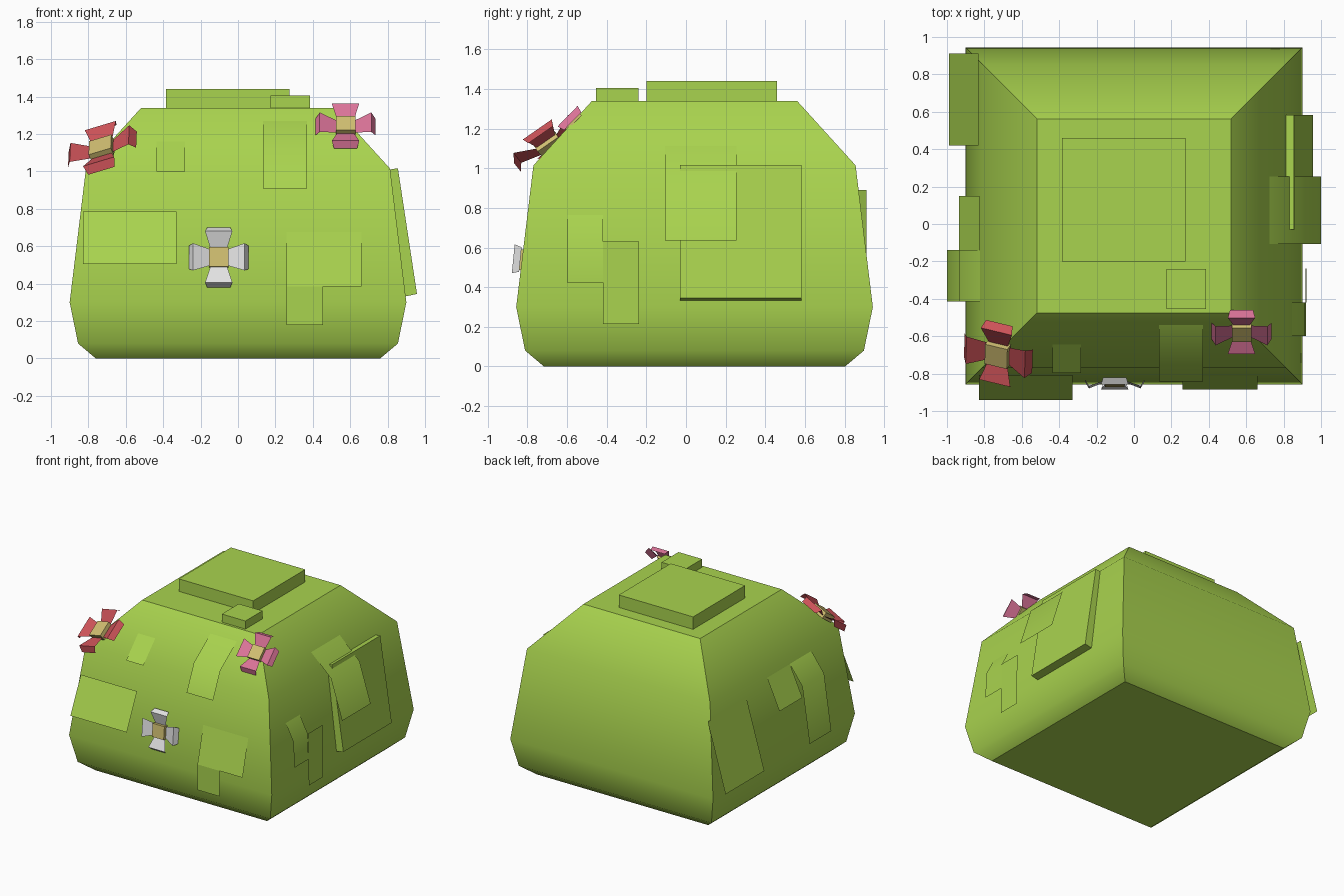
import bpy, bmesh
from mathutils import Vector, Matrix

if "Cube" in bpy.data.objects:
    bpy.data.objects.remove(bpy.data.objects["Cube"])


def srgb(h):
    c = [int(h[i:i + 2], 16) / 255 for i in (0, 2, 4)]
    return [v / 12.92 if v < 0.04 else ((v + 0.055) / 1.055) ** 2.4 for v in c] + [1]


def material(name, h):
    m = bpy.data.materials.new(name)
    m.diffuse_color = srgb(h)
    m.use_nodes = True
    m.node_tree.nodes["Principled BSDF"].inputs["Base Color"].default_value = m.diffuse_color
    return m


GREEN = material("leaf_green", "a9d34e")
TAN = material("tan", "d2c072")
WHITE = material("white", "e2e2e2")
PINK = material("pink", "dc7499")
RED = material("red", "cc5258")


def make(name, verts, faces, mat, smooth=False):
    me = bpy.data.meshes.new(name)
    me.from_pydata(verts, [], faces)
    me.materials.append(mat)
    for p in me.polygons:
        p.use_smooth = smooth
    ob = bpy.data.objects.new(name, me)
    bpy.context.collection.objects.link(ob)
    return ob


def box(name, x0, x1, y0, y1, z0, z1, mat, matrix=None):
    bm = bmesh.new()
    bmesh.ops.create_cube(bm, size=1)
    bmesh.ops.scale(bm, vec=(x1 - x0, y1 - y0, z1 - z0), verts=bm.verts)
    bmesh.ops.translate(bm, vec=((x0 + x1) / 2, (y0 + y1) / 2, (z0 + z1) / 2), verts=bm.verts)
    if matrix:
        bm.transform(matrix)
    me = bpy.data.meshes.new(name)
    bm.to_mesh(me)
    bm.free()
    me.materials.append(mat)
    ob = bpy.data.objects.new(name, me)
    bpy.context.collection.objects.link(ob)
    return ob


# Bush body: stacked square rings, smooth up each side, sharp at corners and rims
CY = 0.043
RINGS = [(0, 0.76), (0.08, 0.855), (0.30, 0.90), (1.015, 0.813), (1.34, 0.518)]
verts = [(sx * r, CY + sy * r, z) for z, r in RINGS
         for sx, sy in ((-1, -1), (1, -1), (1, 1), (-1, 1))]
faces = [(3, 2, 1, 0), (16, 17, 18, 19)]
for k in range(4):
    for i in range(4):
        j = (i + 1) % 4
        faces.append((4 * k + i, 4 * k + j, 4 * k + 4 + j, 4 * k + 4 + i))
body = make("bush_body", verts, faces, GREEN, True)
bm = bmesh.new()
bm.from_mesh(body.data)
for e in bm.edges:
    a, b = e.verts
    inner_ring = abs(a.co.z - b.co.z) < 1e-4 and 0.01 < a.co.z < 1.3
    e.smooth = inner_ring
bm.to_mesh(body.data)
bm.free()

# Raised blocks on the top
box("top_leaf_block", -0.385, 0.275, -0.2, 0.46, 1.33, 1.44, GREEN)
box("small_top_leaf_block", 0.175, 0.385, -0.455, -0.24, 1.33, 1.405, GREEN)

# Slanted slab on the right side
prof = [(0.808, 1.01), (0.855, 1.017), (0.957, 0.345), (0.895, 0.332)]
make("side_leaf_slab", [(x, y, z) for y in (-0.03, 0.583) for x, z in prof],
     [(0, 1, 2, 3), (7, 6, 5, 4)] + [(i, i + 4, (i + 1) % 4 + 4, (i + 1) % 4) for i in range(4)], GREEN)


def sheet(name, axis, a0, a1, profile):
    """Thin leaf sheet: profile of (outward coordinate, z), swept along x or y."""
    vs = []
    for d, z in profile:
        vs += [(a0, d, z), (a1, d, z)] if axis == "x" else [(d, a0, z), (d, a1, z)]
    fs = [(2 * i, 2 * i + 2, 2 * i + 3, 2 * i + 1) for i in range(len(profile) - 1)]
    if axis == "y" and profile[0][0] < 0:
        fs = [f[::-1] for f in fs]
    make(name, vs, fs, GREEN, True)


# Leaf sheets on the front
sheet("front_leaf_left", "x", -0.83, -0.33, [(-0.808, 0.785), (-0.94, 0.505)])
sheet("front_leaf_right", "x", 0.26, 0.66, [(-0.812, 0.675), (-0.885, 0.385)])
sheet("front_leaf_right_tail", "x", 0.26, 0.455, [(-0.885, 0.385), (-0.885, 0.18)])
sheet("front_leaf_upper", "x", 0.133, 0.368, [(-0.515, 1.287), (-0.75, 1.115), (-0.842, 0.91)])
sheet("front_leaf_small", "x", -0.435, -0.283, [(-0.645, 1.16), (-0.797, 1.0)])
# Leaf sheets on the right
sheet("right_leaf_large", "y", -0.107, 0.255, [(0.63, 1.2), (0.9, 0.95), (1.0, 0.635)])
sheet("right_leaf_step_high", "y", -0.6, -0.42, [(0.835, 0.78), (0.912, 0.63), (0.92, 0.425)])
sheet("right_leaf_step_low", "y", -0.42, -0.238, [(0.917, 0.63), (0.923, 0.215)])
# Leaf sheets on the left
sheet("left_leaf_back", "y", 0.42, 0.912, [(-0.832, 0.89), (-0.99, 0.35)])
sheet("left_leaf_step_high", "y", -0.14, 0.15, [(-0.825, 0.95), (-0.935, 0.71)])
sheet("left_leaf_step_low", "y", -0.415, -0.14, [(-0.823, 0.95), (-0.935, 0.8), (-1.0, 0.355)])

# Flowers: boxy centre and four flared petals with curled tips
PETAL = [(0.05, 0.045, 0.004), (0.138, 0.073, 0.036), (0.16, 0.062, 0.0)]  # radius, half width, height


def flower(name, centre, right, up, size, mat):
    u = Vector(right).normalized()
    n = u.cross(Vector(up)).normalized()
    v = n.cross(u)
    m = Matrix.Translation(centre) @ Matrix((u, v, n)).transposed().to_4x4() @ Matrix.Scale(size, 4)
    box(name + "_centre", -0.052, 0.052, -0.052, 0.052, -0.012, 0.03, TAN, m)
    vs, fs = [], []
    for k in range(4):
        turn = m @ Matrix.Rotation(k * 1.5707963, 4, "Z")
        b = len(vs)
        for r, w, h in PETAL:
            vs += [turn @ Vector((r, -w, h)), turn @ Vector((r, w, h))]
        fs += [(b + i, b + i + 2, b + i + 3, b + i + 1) for i in (0, 2)]
    make(name + "_petals", vs, fs, mat)


flower("white_flower", (-0.103, -0.836, 0.54), (1, 0, 0), (0, 0.1, 1), 1.0, WHITE)
flower("pink_flower", (0.575, -0.572, 1.238), (1, 0, 0), (0, 0.7, 0.72), 1.0, PINK)
flower("red_flower", (-0.725, -0.69, 1.115), (1, -0.24, 0.3), (0.12, 0.8, 0.6), 1.22, RED)
